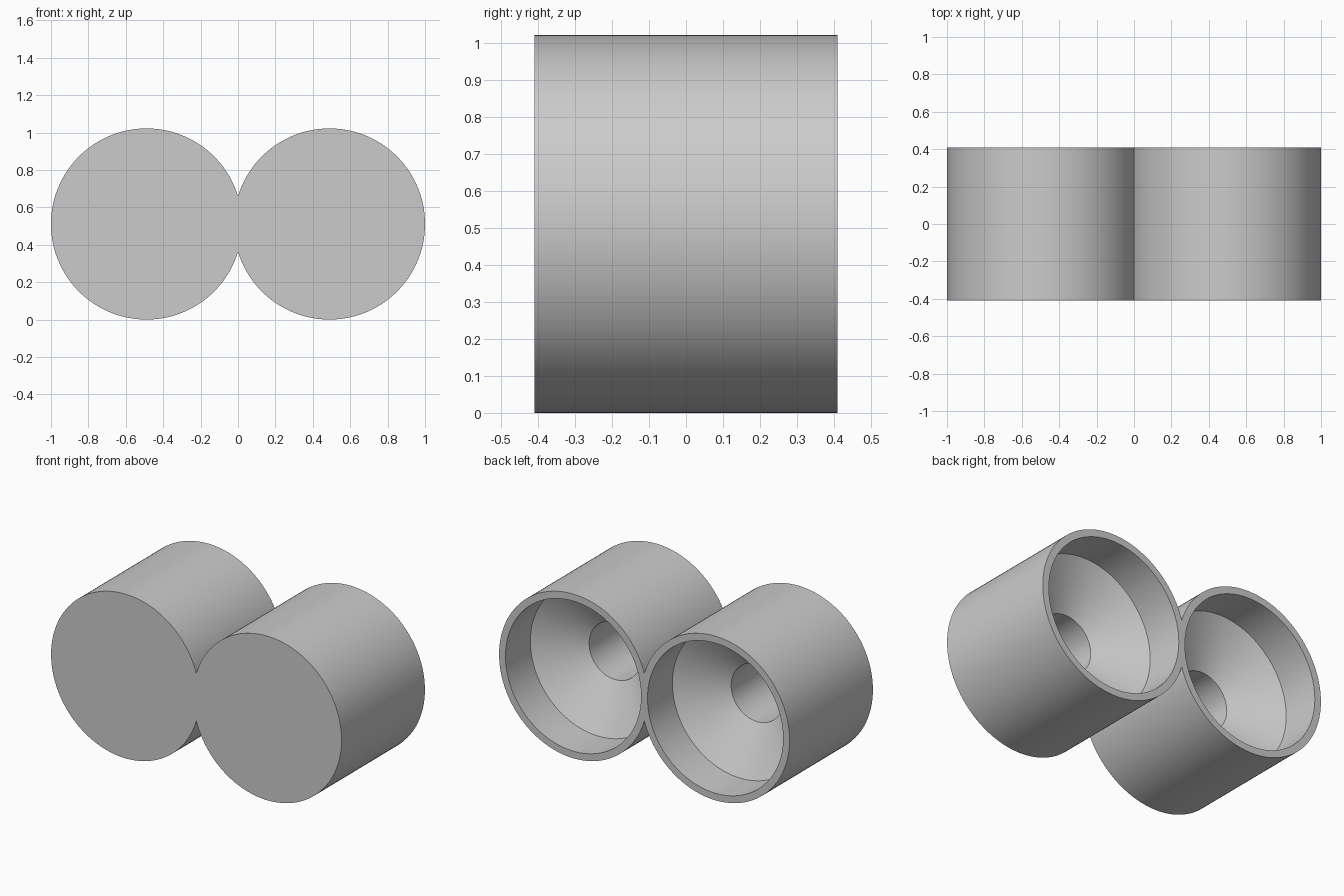
import bpy, bmesh, math
from mathutils import Vector, Matrix

cube = bpy.data.objects.get("Cube")
if cube:
    bpy.data.objects.remove(cube)

RADIUS, CENTRE, HALF_DEPTH, SEGMENTS = 0.511, 0.489, 0.41, 128

# Plain grey material
grey = bpy.data.materials.new("plain_grey")
grey.use_nodes = True
grey.diffuse_color = (0.6, 0.6, 0.6, 1)
grey.node_tree.nodes["Principled BSDF"].inputs["Base Color"].default_value = (0.6, 0.6, 0.6, 1)

# Cup section (radius, y): closed front, outer wall, rim, bore, cone, blind hole
profile = [(0, -HALF_DEPTH), (RADIUS, -HALF_DEPTH), (RADIUS, HALF_DEPTH),
           (0.467, HALF_DEPTH), (0.467, 0.165), (0.178, 0.0),
           (0.178, -0.37), (0, -0.37)]

bm = bmesh.new()
verts = [bm.verts.new((r, y, 0)) for r, y in profile]
edges = [bm.edges.new(pair) for pair in zip(verts, verts[1:])]
bmesh.ops.spin(bm, geom=verts + edges, cent=(0, 0, 0), axis=(0, 1, 0),
               angle=math.tau, steps=SEGMENTS, use_duplicate=False)
bmesh.ops.remove_doubles(bm, verts=bm.verts, dist=0.0001)
bmesh.ops.transform(bm, matrix=Matrix.Translation((CENTRE, 0, RADIUS)), verts=bm.verts)

# Trim at the centre plane so both cups share one waist
bmesh.ops.bisect_plane(bm, geom=bm.verts[:] + bm.edges[:] + bm.faces[:],
                       plane_co=Vector(), plane_no=(1, 0, 0), clear_inner=True)
bmesh.ops.recalc_face_normals(bm, faces=bm.faces)

mesh = bpy.data.meshes.new("twin_cups")
bm.to_mesh(mesh)
bm.free()
mesh.materials.append(grey)
cups = bpy.data.objects.new("twin_cups", mesh)
bpy.context.collection.objects.link(cups)

bpy.context.view_layer.objects.active = cups
cups.select_set(True)
bpy.ops.object.shade_smooth_by_angle(angle=math.radians(25))

# Second cup
mirror = cups.modifiers.new("mirror", 'MIRROR')
mirror.use_axis = (True, False, False)
mirror.use_clip = True
